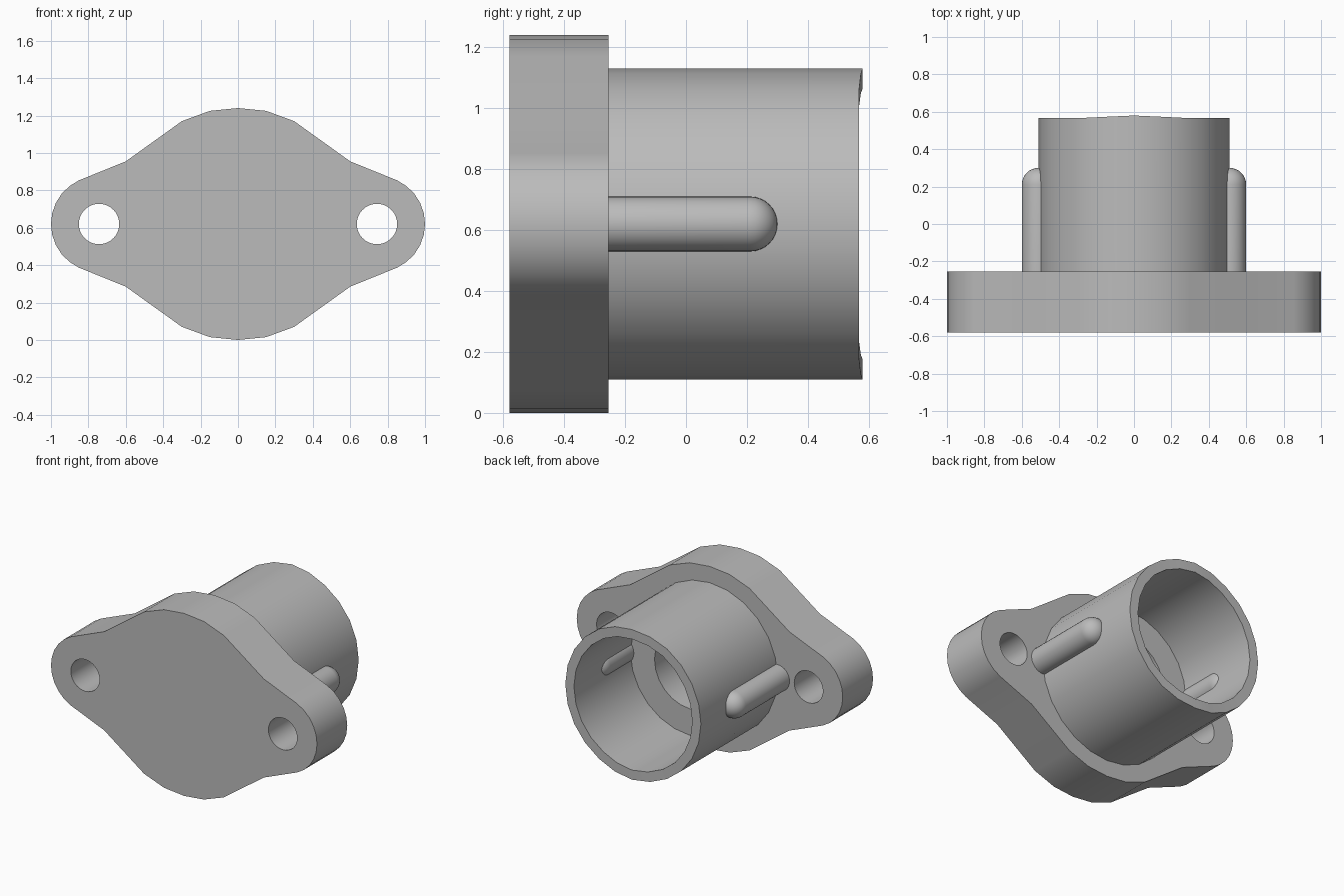
import bpy, bmesh, math
from mathutils import Vector

cube = bpy.data.objects.get("Cube")
if cube:
    bpy.data.objects.remove(cube, do_unlink=True)

CZ = 0.62                      # height of the tube axis
FRONT, BACK = -0.58, -0.255    # flange faces
FLOOR, PIT = -0.04, -0.46      # bore floor, bottom of the blind hole
BORE_R, PIT_R = 0.445, 0.265

grey = bpy.data.materials.new("plain_grey")
grey.use_nodes = True
colour = (0.5, 0.5, 0.5, 1)
grey.diffuse_color = colour
grey.node_tree.nodes["Principled BSDF"].inputs["Base Color"].default_value = colour


def make_object(name, bm):
    bmesh.ops.recalc_face_normals(bm, faces=bm.faces)
    mesh = bpy.data.meshes.new(name)
    bm.to_mesh(mesh)
    bm.free()
    mesh.materials.append(grey)
    ob = bpy.data.objects.new(name, mesh)
    bpy.context.collection.objects.link(ob)
    return ob


def lathe(bm, profile, cx=0.0, segments=24):
    """Spin (radius, y) points around an axis parallel to y."""
    rings = []
    for r, y in profile:
        if r == 0:
            rings.append([bm.verts.new((cx, y, CZ))] * segments)
        else:
            angles = [2 * math.pi * i / segments for i in range(segments)]
            rings.append([bm.verts.new((cx + r * math.cos(a), y, CZ + r * math.sin(a)))
                          for a in angles])
    for low, high in zip(rings, rings[1:]):
        for i in range(segments):
            j = (i + 1) % segments
            corners = dict.fromkeys((low[i], low[j], high[j], high[i]))
            bm.faces.new(list(corners))


def smooth(ob, angle=28):
    bpy.ops.object.select_all(action='DESELECT')
    ob.select_set(True)
    bpy.context.view_layer.objects.active = ob
    bpy.ops.object.shade_smooth_by_angle(angle=math.radians(angle))


# Flange: quarter outline mirrored into a closed plate
quarter = [(0, 0.62), (0.15, 0.605), (0.30, 0.55), (0.60, 0.335)]
for deg in (65, 52, 39, 26, 13, 0):
    a = math.radians(deg)
    quarter.append((0.743 + 0.257 * math.cos(a), 0.257 * math.sin(a)))
half = quarter + [(x, -z) for x, z in reversed(quarter[:-1])]
outline = half + [(-x, z) for x, z in reversed(half[1:-1])]
bm = bmesh.new()
face = bm.faces.new([bm.verts.new((x, FRONT, CZ + z)) for x, z in outline])
extruded = bmesh.ops.extrude_face_region(bm, geom=[face])["geom"]
bmesh.ops.translate(bm, vec=Vector((0, BACK - FRONT, 0)),
                    verts=[g for g in extruded if isinstance(g, bmesh.types.BMVert)])
flange = make_object("flange", bm)

# Bolt holes and blind centre hole cut from the flange
bm = bmesh.new()
for side in (-1, 1):
    lathe(bm, [(0, -0.8), (0.108, -0.8), (0.108, 0), (0, 0)], 0.743 * side, 32)
lathe(bm, [(0, PIT), (PIT_R, PIT), (PIT_R, 0), (0, 0)])
cutter = make_object("hole_cutter", bm)
cutter.hide_render = True
cut = flange.modifiers.new("holes", 'BOOLEAN')
cut.operation = 'DIFFERENCE'
cut.solver = 'EXACT'
cut.object = cutter
bpy.context.view_layer.objects.active = flange
bpy.ops.object.modifier_apply(modifier=cut.name)
bpy.data.objects.remove(cutter, do_unlink=True)
smooth(flange)

# Tube with stepped bore; the rim rises slightly at top and bottom
bm = bmesh.new()
lathe(bm, [(0.51, BACK), (0.51, 0.568), (BORE_R, 0.568), (BORE_R, FLOOR),
           (PIT_R, FLOOR), (PIT_R, BACK)])
for v in bm.verts:
    if v.co.y > 0.5:
        angle = abs(math.atan2(v.co.z - CZ, v.co.x))
        lean = abs(math.degrees(angle) - 90)
        v.co.y += 0.012 * max(0, 1 - lean / 30)
smooth(make_object("tube", bm))

# Round-ended locating pins through the tube wall
for side, name in ((1, "left_pin"), (-1, "right_pin")):
    bm = bmesh.new()
    profile = [(0.09, BACK)]
    for i in range(8):
        a = math.radians(90 * i / 8)
        profile.append((0.09 * math.cos(a), 0.21 + 0.09 * math.sin(a)))
    lathe(bm, profile + [(0, 0.30)], 0.51 * side, 32)
    smooth(make_object(name, bm), 40)
